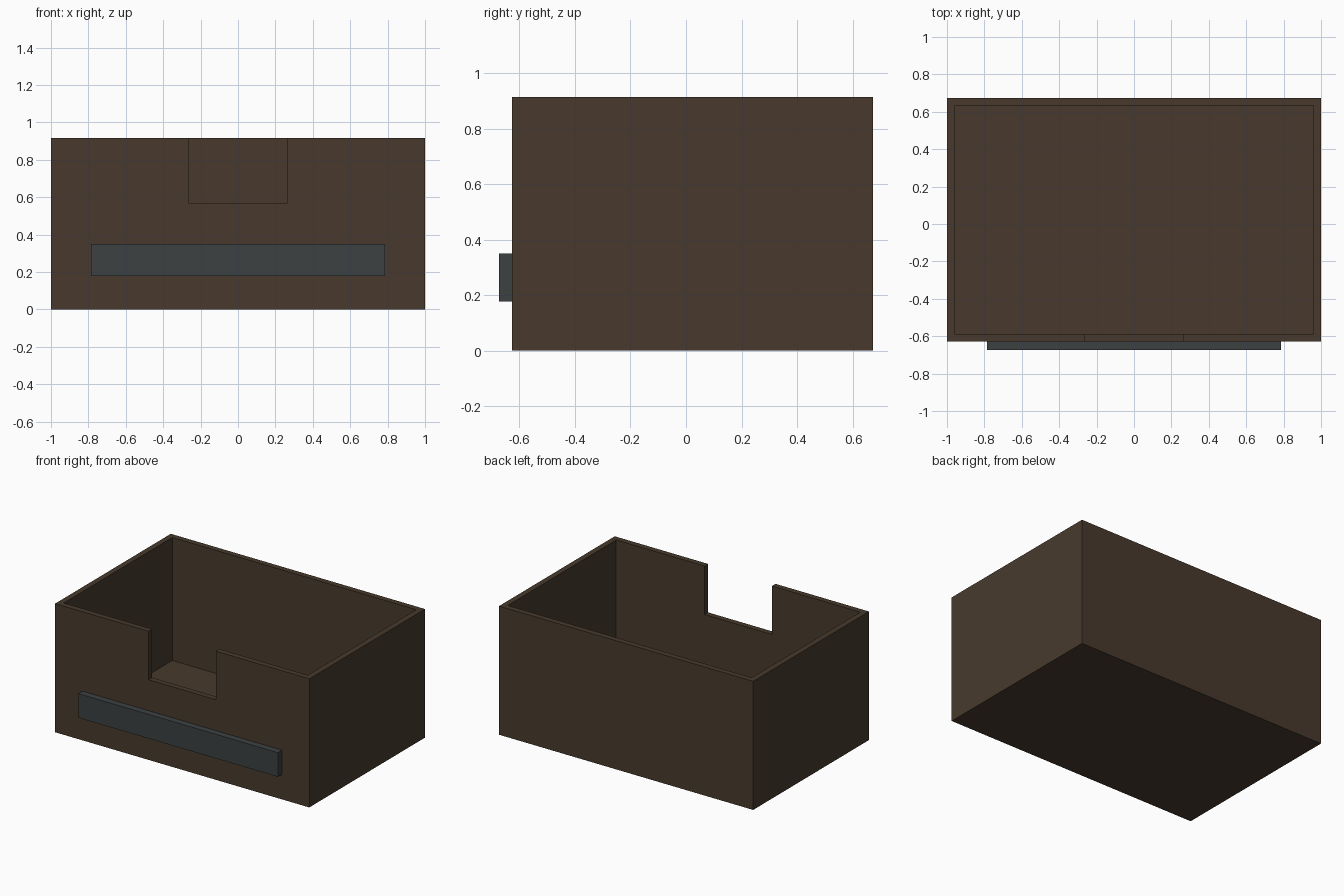
import bpy
import bmesh
from mathutils import Vector

default = bpy.data.objects.get("Cube")
if default:
    bpy.data.objects.remove(default, do_unlink=True)


def material(name, rgb):
    mat = bpy.data.materials.new(name)
    mat.use_nodes = True
    colour = (*rgb, 1.0)
    mat.diffuse_color = colour
    bsdf = mat.node_tree.nodes["Principled BSDF"]
    bsdf.inputs["Base Color"].default_value = colour
    return mat


def box(name, low, high, mat):
    low, high = Vector(low), Vector(high)
    bm = bmesh.new()
    bmesh.ops.create_cube(bm, size=1)
    bmesh.ops.scale(bm, vec=high - low, verts=bm.verts)
    bmesh.ops.translate(bm, vec=(low + high) / 2, verts=bm.verts)
    mesh = bpy.data.meshes.new(name)
    bm.to_mesh(mesh)
    bm.free()
    mesh.materials.append(mat)
    obj = bpy.data.objects.new(name, mesh)
    bpy.context.collection.objects.link(obj)
    return obj


def cut(target, cutter):
    mod = target.modifiers.new("Cut", "BOOLEAN")
    mod.operation = "DIFFERENCE"
    mod.solver = "EXACT"
    mod.object = cutter
    bpy.context.view_layer.objects.active = target
    bpy.ops.object.modifier_apply(modifier=mod.name)
    bpy.data.objects.remove(cutter, do_unlink=True)


brown = material("dark brown", (0.065, 0.042, 0.026))
slate = material("slate grey", (0.045, 0.053, 0.054))

FRONT, BACK, TOP, WALL = -0.627, 0.673, 0.915, 0.04

# Open bin: solid block, hollowed out, with a notch in the front wall
storage_bin = box("storage_bin", (-1, FRONT, 0), (1, BACK, TOP), brown)
hollow = box("hollow_cutter", (WALL - 1, FRONT + WALL, WALL),
             (1 - WALL, BACK - WALL, TOP + 0.2), brown)
cut(storage_bin, hollow)
notch = box("notch_cutter", (-0.265, FRONT - 0.1, 0.57),
            (0.265, FRONT + 0.2, TOP + 0.1), brown)
cut(storage_bin, notch)

# Raised label plate on the front
box("label_plate", (-0.785, -0.673, 0.178), (0.785, FRONT, 0.35), slate)
